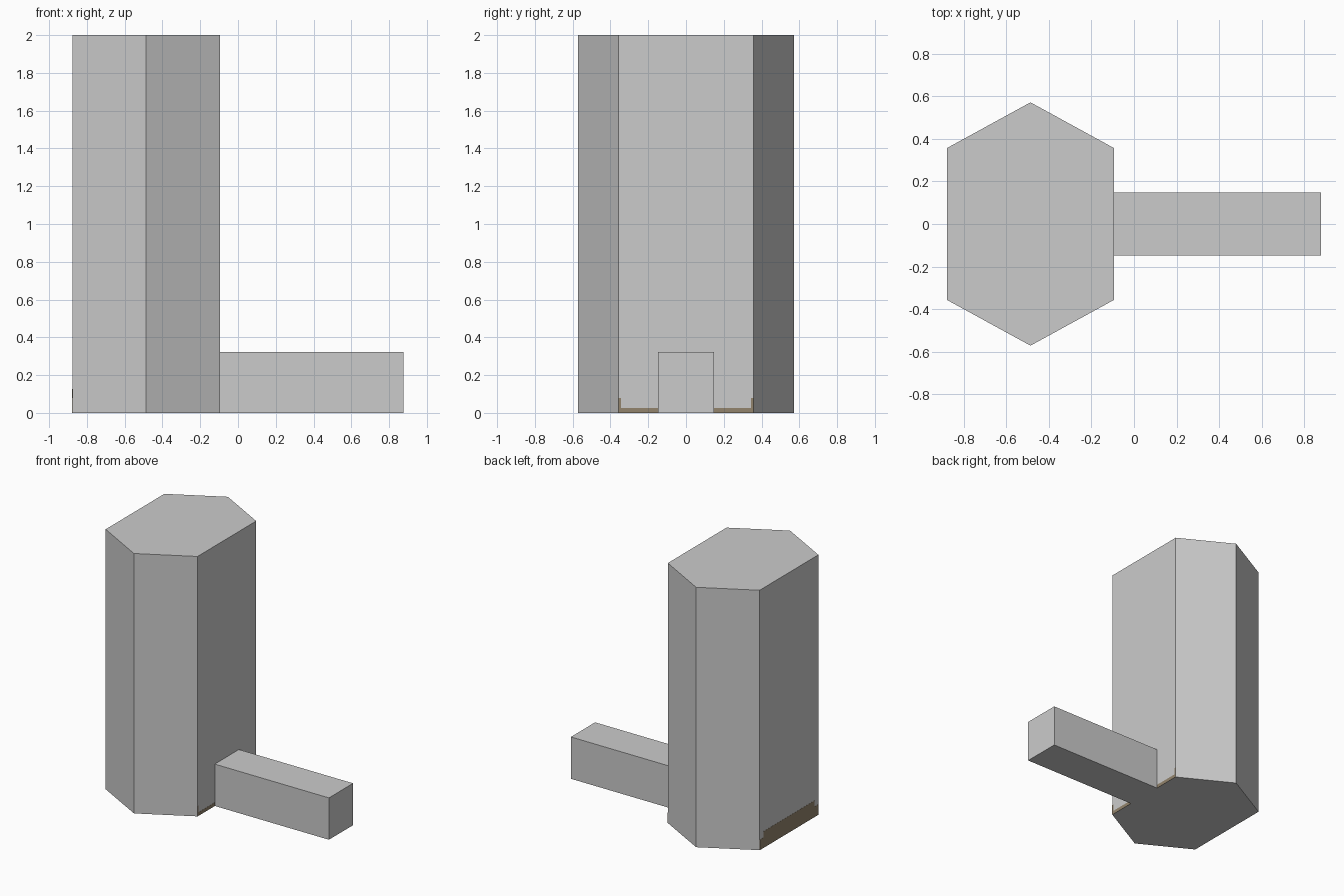
import bpy, bmesh

if "Cube" in bpy.data.objects:
    bpy.data.objects.remove(bpy.data.objects["Cube"])

X0, X1, XM = -0.877, -0.095, -0.486   # left wall, right wall, centre of the column


def prism(name, points, vec, mat=None):
    """Extrude a flat outline along a vector into a solid."""
    bm = bmesh.new()
    face = bm.faces.new([bm.verts.new(p) for p in points])
    ext = bmesh.ops.extrude_face_region(bm, geom=[face])
    new = [g for g in ext["geom"] if isinstance(g, bmesh.types.BMVert)]
    bmesh.ops.translate(bm, verts=new, vec=vec)
    bmesh.ops.recalc_face_normals(bm, faces=bm.faces)
    mesh = bpy.data.meshes.new(name)
    bm.to_mesh(mesh)
    bm.free()
    obj = bpy.data.objects.new(name, mesh)
    bpy.context.collection.objects.link(obj)
    if mat:
        mesh.materials.append(mat)
    return obj


brown = bpy.data.materials.new("brown_trim")
brown.diffuse_color = (0.29, 0.23, 0.15, 1)
brown.use_nodes = True
brown.node_tree.nodes["Principled BSDF"].inputs["Base Color"].default_value = brown.diffuse_color

# Hexagonal column
prism("column", [(X0, -0.357, 0), (XM, -0.571, 0), (X1, -0.357, 0),
                 (X1, 0.357, 0), (XM, 0.571, 0), (X0, 0.357, 0)], (0, 0, 2))

# Low arm reaching out to the right
prism("arm", [(X1, -0.147, 0), (0.877, -0.147, 0),
              (0.877, 0.147, 0), (X1, 0.147, 0)], (0, 0, 0.322))

# Thin stepped trim along the foot of the left wall
prism("left_trim", [(X0, y, z) for y, z in (
    (-0.357, 0), (0.357, 0), (0.357, 0.08), (0.31, 0.08),
    (0.31, 0.127), (-0.31, 0.127), (-0.31, 0.08), (-0.357, 0.08))],
    (-0.001, 0, 0), brown)

# Matching trim on the right wall, either side of the arm
for side, s in (("front", -1), ("back", 1)):
    prism(f"right_trim_{side}", [(X1, s * y, z) for y, z in (
        (0.147, 0), (0.357, 0), (0.357, 0.08), (0.343, 0.08),
        (0.343, 0.027), (0.147, 0.027))], (0.001, 0, 0), brown)
